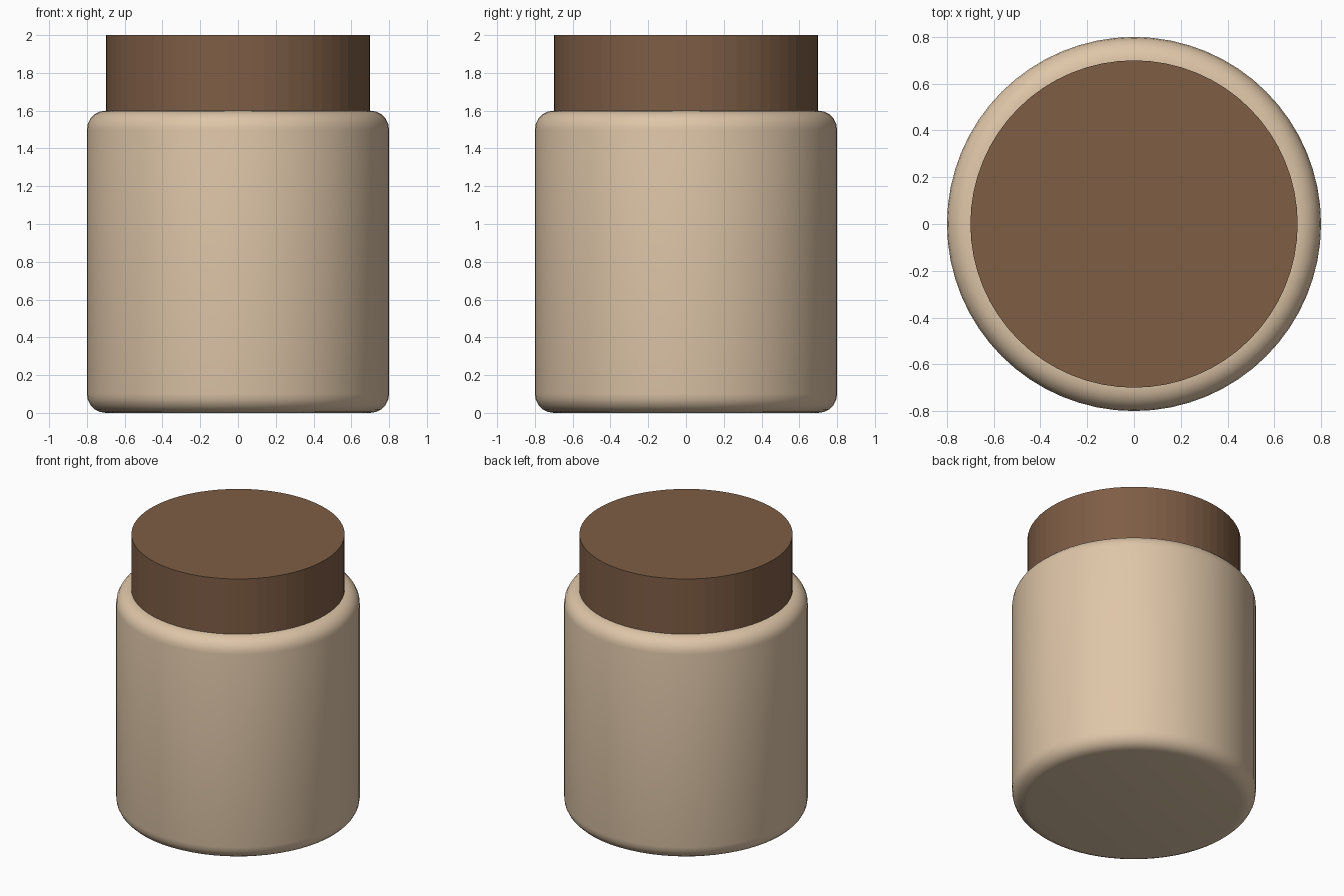
import bpy, bmesh, math
from mathutils import Matrix

if "Cube" in bpy.data.objects:
    bpy.data.objects.remove(bpy.data.objects["Cube"])


def cylinder(name, radius, z0, z1, color, bevel=0.0, smooth=True):
    bm = bmesh.new()
    bmesh.ops.create_cone(bm, cap_ends=True, segments=64, radius1=radius, radius2=radius,
                          depth=z1 - z0, matrix=Matrix.Translation((0, 0, (z0 + z1) / 2)))
    if bevel:
        rims = [e for e in bm.edges if e.calc_face_angle() > math.radians(30)]
        bmesh.ops.bevel(bm, geom=rims, offset=bevel, segments=5, profile=0.5,
                        affect='EDGES', clamp_overlap=True)
    mesh = bpy.data.meshes.new(name)
    bm.to_mesh(mesh)
    bm.free()
    ob = bpy.data.objects.new(name, mesh)
    bpy.context.collection.objects.link(ob)
    mat = bpy.data.materials.new(name + "_colour")
    mat.diffuse_color = (*color, 1)
    mat.use_nodes = True
    mat.node_tree.nodes["Principled BSDF"].inputs["Base Color"].default_value = mat.diffuse_color
    mesh.materials.append(mat)
    if smooth:
        bpy.ops.object.select_all(action='DESELECT')
        ob.select_set(True)
        bpy.context.view_layer.objects.active = ob
        bpy.ops.object.shade_smooth_by_angle(angle=math.radians(30))
    return ob


# Jar body with rounded rims
cylinder("jar_body", 0.8, 0.0, 1.6, (0.73, 0.56, 0.39), bevel=0.1)
# Faceted lid
cylinder("lid", 0.7, 1.6, 2.0, (0.21, 0.11, 0.06), smooth=False)
